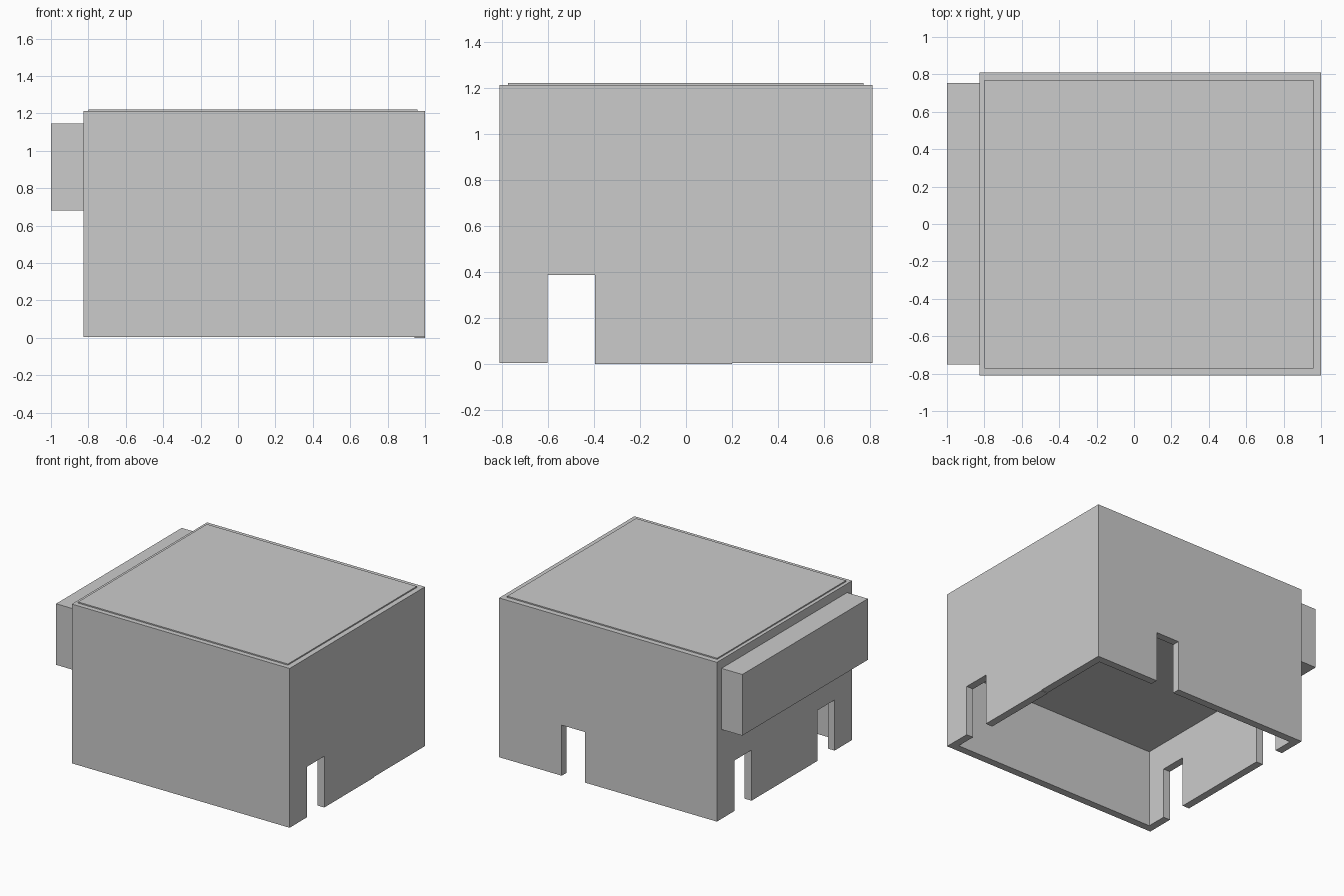
import bpy
import bmesh
from mathutils import Vector

if "Cube" in bpy.data.objects:
    bpy.data.objects.remove(bpy.data.objects["Cube"])


def box(name, x, y, z):
    """Axis-aligned box from (min, max) ranges."""
    lo, hi = Vector((x[0], y[0], z[0])), Vector((x[1], y[1], z[1]))
    bm = bmesh.new()
    bmesh.ops.create_cube(bm, size=1)
    for v in bm.verts:
        v.co = (lo + hi) / 2 + v.co * (hi - lo)
    mesh = bpy.data.meshes.new(name)
    bm.to_mesh(mesh)
    bm.free()
    obj = bpy.data.objects.new(name, mesh)
    bpy.context.collection.objects.link(obj)
    return obj


def cut(target, cutter):
    """Subtract the cutter from the target, then remove it."""
    cutter.hide_render = True
    mod = target.modifiers.new("cut", 'BOOLEAN')
    mod.operation = 'DIFFERENCE'
    mod.solver = 'EXACT'
    mod.object = cutter
    bpy.context.view_layer.objects.active = target
    bpy.ops.object.modifier_apply(modifier=mod.name)
    bpy.data.objects.remove(cutter, do_unlink=True)


LEFT, RIGHT, HALF = -0.826, 1.0, 0.81
BOTTOM, TOP, DOOR_TOP = 0.005, 1.212, 0.388
WALL = 0.057

# Main body with a cavity open at the bottom
body = box("body", (LEFT, RIGHT), (-HALF, HALF), (BOTTOM, TOP))
cut(body, box("cavity_cutter", (LEFT + WALL, RIGHT - WALL),
              (-HALF + WALL, HALF - WALL), (-0.2, 0.592)))

# Doorways: front-side pair through both end walls, one more left, one in back
doorways = [
    ((LEFT - 0.1, RIGHT + 0.1), (-0.6, -0.395)),
    ((LEFT - 0.1, LEFT + 0.2), (0.395, 0.6)),
    ((0.28, 0.475), (HALF - 0.2, HALF + 0.1)),
]
for x, y in doorways:
    cut(body, box("door_cutter", x, y, (-0.2, DOOR_TOP)))

# Slightly raised roof panel
box("roof_panel", (-0.80, 0.96), (-0.773, 0.77), (TOP, 1.221))

# Overhanging box on the left wall
box("side_box", (-1.0, LEFT), (-0.75, 0.754), (0.682, 1.145))

# Thin sill under the right wall
box("sill", (RIGHT - WALL, RIGHT), (-0.395, 0.2), (0.0, BOTTOM))
